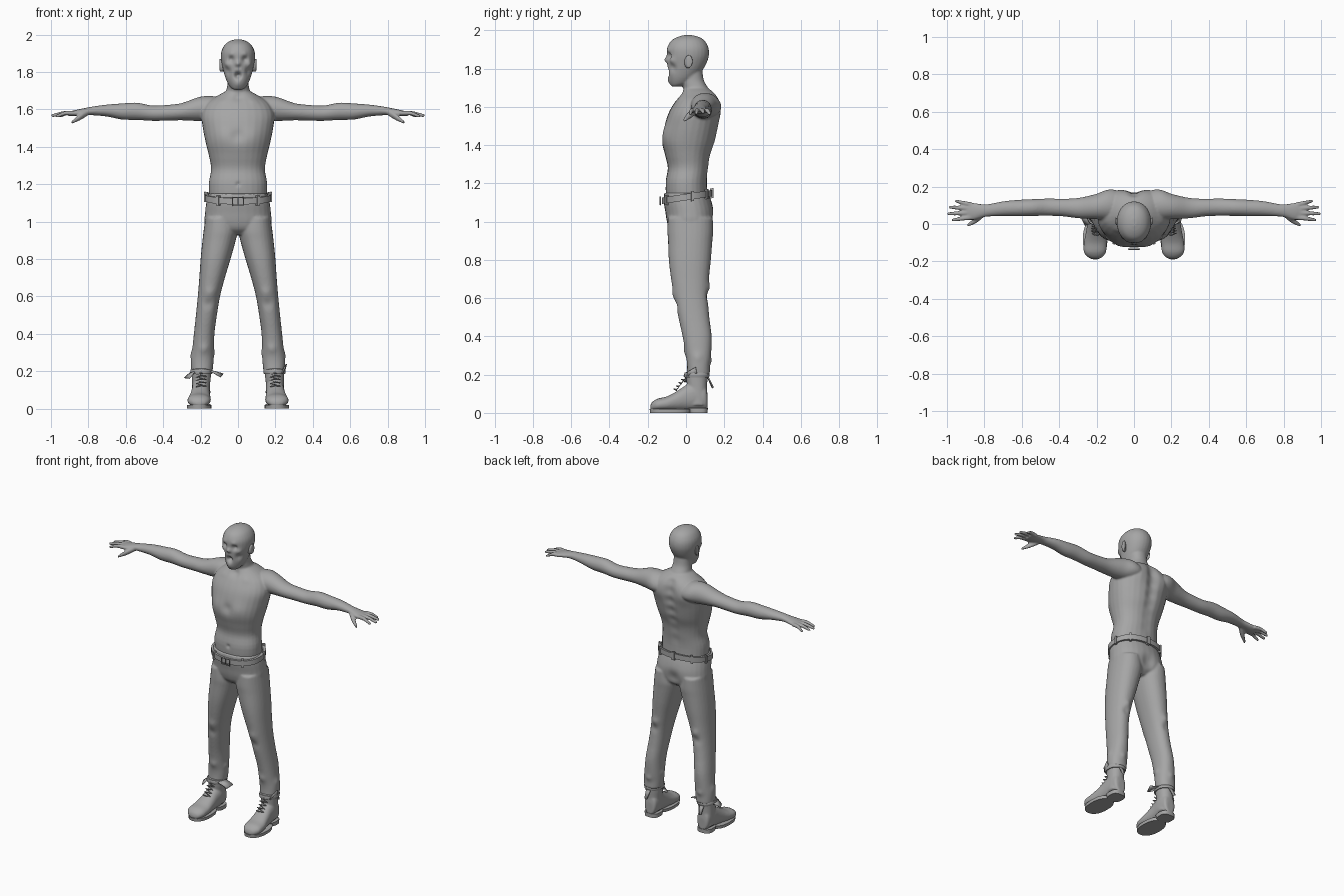
import bpy, bmesh, math
from mathutils import Vector

grey = bpy.data.materials.new("plain_grey")
grey.diffuse_color = (0.38, 0.38, 0.38, 1)
ORDER = {'x': (2, 0, 1), 'y': (0, 2, 1), 'z': (0, 1, 2)}  # where t, u, v land in x, y, z


def spline(rows, steps=4):
    """Smooth the rows of a loft with Catmull-Rom interpolation."""
    out = []
    for i in range(len(rows) - 1):
        p = [rows[max(i - 1, 0)], rows[i], rows[i + 1], rows[min(i + 2, len(rows) - 1)]]
        for k in range(steps):
            t = k / steps
            out.append([0.5 * (2 * b + (c - a) * t + (2 * a - 5 * b + 4 * c - d) * t * t
                        + (3 * b - a - 3 * c + d) * t ** 3) for a, b, c, d in zip(*p)])
    return out + [list(rows[-1])]


def loft(bm, rows, axis='z', side=1, e=2.2, n=28):
    """Closed loft; each row is (position, u_min, u_max, v_min, v_max)."""
    rings = []
    for t, u0, u1, v0, v1 in spline(rows):
        ring = []
        for i in range(n):
            a = math.tau * i / n
            c, s = math.cos(a), math.sin(a)
            u = (u0 + u1) / 2 + (u1 - u0) / 2 * math.copysign(abs(c) ** (2 / e), c)
            v = (v0 + v1) / 2 + (v1 - v0) / 2 * math.copysign(abs(s) ** (2 / e), s)
            co = {'x': (t, u, v), 'y': (u, t, v), 'z': (u, v, t)}[axis]
            ring.append(bm.verts.new((co[0] * side, co[1], co[2])))
        rings.append(ring)
    for a, b in zip(rings, rings[1:]):
        for i in range(n):
            bm.faces.new((a[i], a[(i + 1) % n], b[(i + 1) % n], b[i]))
    bm.faces.new(rings[0])
    bm.faces.new(rings[-1])


def finish(name, bm, voxel=0, smooth=0, bumps=(), angle=40):
    """Make the object, fuse its lofts, then push soft mirrored bumps and dents."""
    bmesh.ops.recalc_face_normals(bm, faces=bm.faces)
    me = bpy.data.meshes.new(name)
    bm.to_mesh(me)
    bm.free()
    ob = bpy.data.objects.new(name, me)
    bpy.context.collection.objects.link(ob)
    if voxel:
        m = ob.modifiers.new("fuse", 'REMESH')
        m.mode, m.voxel_size = 'VOXEL', voxel
        m = ob.modifiers.new("soften", 'SMOOTH')
        m.iterations = smooth
        dg = bpy.context.evaluated_depsgraph_get()
        me = bpy.data.meshes.new_from_object(ob.evaluated_get(dg))
        ob.modifiers.clear()
        ob.data = me
        for v in me.vertices:
            s = -1 if v.co.x < 0 else 1
            p = Vector((abs(v.co.x), v.co.y, v.co.z))
            for x, y, z, r, dx, dy, dz in bumps:
                d = (p - Vector((x, y, z))).length_squared / (r * r)
                if d < 9:
                    v.co += Vector((dx * s, dy, dz)) * math.exp(-d)
    me.materials.clear()
    me.materials.append(grey)
    for o in bpy.context.selected_objects:
        o.select_set(False)
    ob.select_set(True)
    bpy.context.view_layer.objects.active = ob
    bpy.ops.object.shade_smooth_by_angle(angle=math.radians(angle))
    return ob


def sym(rows):
    return [(z, -h, h, f, b) for z, h, f, b in rows]


def tube(name, pts, r):
    cu = bpy.data.curves.new(name, 'CURVE')
    cu.dimensions, cu.bevel_depth, cu.bevel_resolution = '3D', r, 2
    cu.use_fill_caps = True
    sp = cu.splines.new('POLY')
    sp.points.add(len(pts) - 1)
    for p, q in zip(sp.points, pts):
        p.co = (*q, 1)
    cu.materials.append(grey)
    bpy.context.collection.objects.link(bpy.data.objects.new(name, cu))


# Body: torso, neck, head, arms and hands fused together
bm = bmesh.new()
loft(bm, sym([(1.08, .15, -.10, .115), (1.2, .156, -.107, .11), (1.28, .144, -.095, .118),
              (1.35, .155, -.11, .13), (1.42, .172, -.125, .155), (1.5, .188, -.112, .172),
              (1.57, .195, -.09, .18), (1.63, .17, -.055, .177), (1.67, .115, -.025, .155),
              (1.7, .06, -.01, .11)]))
loft(bm, sym([(1.62, .08, -.02, .15), (1.69, .065, -.015, .12), (1.74, .056, -.025, .093),
              (1.8, .056, -.03, .085)]))
loft(bm, sym([(1.706, .024, -.074, -.035), (1.72, .042, -.083, .01), (1.75, .06, -.092, .05),
              (1.79, .074, -.097, .085), (1.83, .084, -.099, .108), (1.87, .091, -.101, .12),
              (1.91, .089, -.098, .117), (1.945, .071, -.078, .098), (1.965, .045, -.045, .068),
              (1.975, .014, -.01, .03)]), e=2.1)
for s in (1, -1):
    arm = [(.06, .09, 1.6, .07, .055), (.14, .1, 1.606, .078, .066), (.21, .092, 1.602, .066, .064),
           (.3, .085, 1.588, .054, .046), (.38, .088, 1.582, .047, .042), (.46, .09, 1.58, .046, .041),
           (.54, .088, 1.59, .045, .046), (.62, .085, 1.589, .044, .043), (.7, .082, 1.594, .039, .032),
           (.78, .073, 1.592, .033, .023), (.82, .07, 1.588, .037, .019), (.86, .067, 1.582, .046, .017),
           (.905, .07, 1.576, .045, .012)]
    loft(bm, [(x, y - a, y + a, z - b, z + b) for x, y, z, a, b in arm], 'x', s, 2)
    digits = [(.035, .975, .022, 1.565), (.06, .998, .055, 1.568), (.083, .99, .09, 1.57),
              (.104, .958, .122, 1.565)]
    for y0, x1, y1, z1 in digits:   # fingers
        rows = [(.87, y0, 1.58, .013), ((x1 + .87) / 2, (y0 + y1) / 2, 1.58, .0115),
                (x1 - .01, y1, z1, .009), (x1, y1, z1, .005)]
        loft(bm, [(x, y - r, y + r, z - r, z + r) for x, y, z, r in rows], 'x', s, 2, 12)
    thumb = [(.8, .055, 1.585, .016), (.84, .025, 1.562, .018), (.875, .002, 1.54, .012),
             (.892, -.008, 1.528, .007)]
    loft(bm, [(x, y - r, y + r, z - r, z + r) for x, y, z, r in thumb], 'x', s, 2, 12)
bumps = [(.035, -.09, 1.868, .017, 0, .018, 0), (.035, -.09, 1.895, .016, 0, -.005, 0),   # eyes, brow
         (0, -.1, 1.845, .014, 0, -.014, 0), (.01, -.105, 1.825, .007, 0, .008, 0),       # nose
         (0, -.095, 1.782, .016, 0, .03, 0), (0, -.09, 1.735, .02, 0, -.006, 0),          # mouth, chin
         (.055, -.07, 1.805, .022, -.006, .006, 0), (.06, -.07, 1.84, .018, .004, -.006, 0),
         (.08, -.1, 1.46, .05, 0, -.008, 0), (0, -.115, 1.46, .03, 0, .008, 0),           # chest
         (.1, .17, 1.58, .055, 0, .012, 0), (0, -.107, 1.2, .012, 0, .008, 0),            # blades, navel
         (.09, -.04, 1.655, .025, 0, -.006, 0), (0, -.03, 1.66, .025, 0, .01, 0)]
bumps += [(0, .15 + .03 * min(1, (z - 1.2) / .3), z, .035, 0, -.017, 0)
          for z in (1.25, 1.32, 1.39, 1.46, 1.53, 1.6, 1.66)]                             # spine
finish("body", bm, .006, 3, bumps, 60)

# Ears
for s, side in ((1, "left"), (-1, "right")):
    bm = bmesh.new()
    loft(bm, [(.076, -.008, .018, 1.805, 1.85), (.088, -.008, .028, 1.802, 1.866),
              (.097, -.002, .034, 1.806, 1.87), (.1, .008, .03, 1.818, 1.862)], 'x', s, 2, 16)
    finish(side + "_ear", bm, angle=60)

# Trousers: hips and both legs fused, with soft folds
bm = bmesh.new()
loft(bm, sym([(.93, .09, -.05, .09), (.96, .155, -.085, .13), (1.0, .178, -.1, .145),
              (1.05, .176, -.108, .146), (1.1, .17, -.116, .135), (1.15, .16, -.114, .118)]))
for s in (1, -1):
    loft(bm, [(1.02, .01, .175, -.095, .14), (.95, .003, .184, -.097, .142), (.9, .012, .19, -.094, .138),
              (.8, .04, .2, -.09, .13), (.7, .07, .207, -.078, .12), (.6, .096, .215, -.06, .115),
              (.5, .113, .225, -.04, .122), (.4, .126, .236, -.018, .134), (.3, .13, .246, 0, .131),
              (.25, .131, .252, .006, .125), (.2, .136, .25, .005, .125)], 'z', s)
folds = [(.15, -.06, .62, .03, 0, -.007, 0), (.16, -.05, .56, .025, 0, .006, 0),
         (.15, .12, .66, .025, 0, .008, 0), (.16, .12, .61, .025, 0, -.007, 0),
         (.18, 0, .32, .025, 0, -.007, 0), (.25, .06, .29, .025, .006, 0, 0),
         (.13, .06, .3, .02, -.006, 0, 0), (.19, .13, .27, .02, 0, .006, 0),
         (0, .15, 1.0, .045, 0, -.018, 0)]
finish("trousers", bm, .007, 3, folds, 60)


# Belt: a tilted band with loops and a buckle
def belt_point(a, out):
    c, s = math.cos(a), math.sin(a)
    y = .006 + (.124 + out) * math.copysign(abs(s) ** .9, s)
    return Vector(((.169 + out) * math.copysign(abs(c) ** .9, c), y, 1.128 + .15 * y))


def band(bm, a0, a1, n, inner, outer, h):
    rings = []
    for i in range(n + 1):
        a = a0 + (a1 - a0) * i / n
        rings.append([bm.verts.new(belt_point(a, o) + Vector((0, 0, z)))
                      for o, z in ((inner, -h), (outer, -h), (outer, h), (inner, h))])
    for a, b in zip(rings, rings[1:]):
        for i in range(4):
            bm.faces.new((a[i], a[(i + 1) % 4], b[(i + 1) % 4], b[i]))
    bm.faces.new(rings[0])
    bm.faces.new(rings[-1])


bm = bmesh.new()
band(bm, 0, math.tau, 64, -.01, .007, .017)
finish("belt", bm)
bm = bmesh.new()
for deg in (10, 50, 90, 130, 170, 235, 305):
    band(bm, math.radians(deg - 2.5), math.radians(deg + 2.5), 2, -.005, .013, .026)
finish("belt_loops", bm)
tube("buckle", [(x, -.134, 1.109 + z) for x, z in
                ((-.03, -.02), (.03, -.02), (.03, .02), (-.03, .02), (-.03, -.02), (0, -.02), (0, .02))], .004)

# Boots: foot and shaft, sole, heel, collar, flaps and laces
for s, side in ((1, "left"), (-1, "right")):
    bm = bmesh.new()
    loft(bm, [(.112, .17, .22, .02, .1), (.1, .155, .238, .015, .15), (.05, .148, .246, .012, .17),
              (0, .15, .25, .012, .145), (-.05, .148, .258, .01, .112), (-.1, .145, .268, .01, .086),
              (-.15, .15, .268, .01, .074), (-.178, .17, .245, .012, .055), (-.187, .195, .22, .02, .035)], 'y', s)
    loft(bm, [(.04, .15, .245, .01, .112), (.12, .15, .245, .008, .11), (.17, .145, .246, .002, .112),
              (.215, .143, .248, -.002, .116)], 'z', s)
    finish(side + "_boot", bm, .006, 2, angle=50)
    bm = bmesh.new()
    loft(bm, [(0, .143, .272, -.188, .025), (.02, .142, .273, -.19, .03)], 'z', s, 2.3)
    loft(bm, [(0, .148, .246, .015, .113), (.026, .147, .247, .005, .114)], 'z', s, 2.8)
    finish(side + "_boot_sole", bm)
    bm = bmesh.new()
    loft(bm, [(.185, .139, .252, -.008, .12), (.197, .136, .255, -.01, .123), (.21, .138, .253, -.008, .12)], 'z', s)
    finish(side + "_boot_collar", bm)
    bm = bmesh.new()
    if s < 0:   # folded open
        flaps = [((-.235, -.0, .2), (-.25, .07, .2), (-.288, .04, .168), (-.262, -.01, .165)),
                 ((-.15, -.0, .2), (-.145, .07, .2), (-.08, .06, .182), (-.095, .015, .168))]
    else:
        flaps = [((.24, .0, .19), (.25, .06, .19), (.262, .05, .238), (.25, .01, .215))]
    flaps.append(((s * .18, .112, .2), (s * .215, .112, .2), (s * .21, .145, .135), (s * .195, .142, .13)))
    for f in flaps:
        bm.faces.new([bm.verts.new(p) for p in f])
    ob = finish(side + "_boot_flaps", bm)
    ob.modifiers.new("thickness", 'SOLIDIFY').thickness = .007
    rows = [(-.062 + .013 * i, .118 + .017 * i) for i in range(5)]
    lace = []
    for i, (y, z) in enumerate(rows):
        lace += [(s * .198 - .026, y + .012, z), (s * .198, y, z + .006), (s * .198 + .026, y + .012, z + .004)]
    tube(side + "_boot_lace", lace, .0035)
